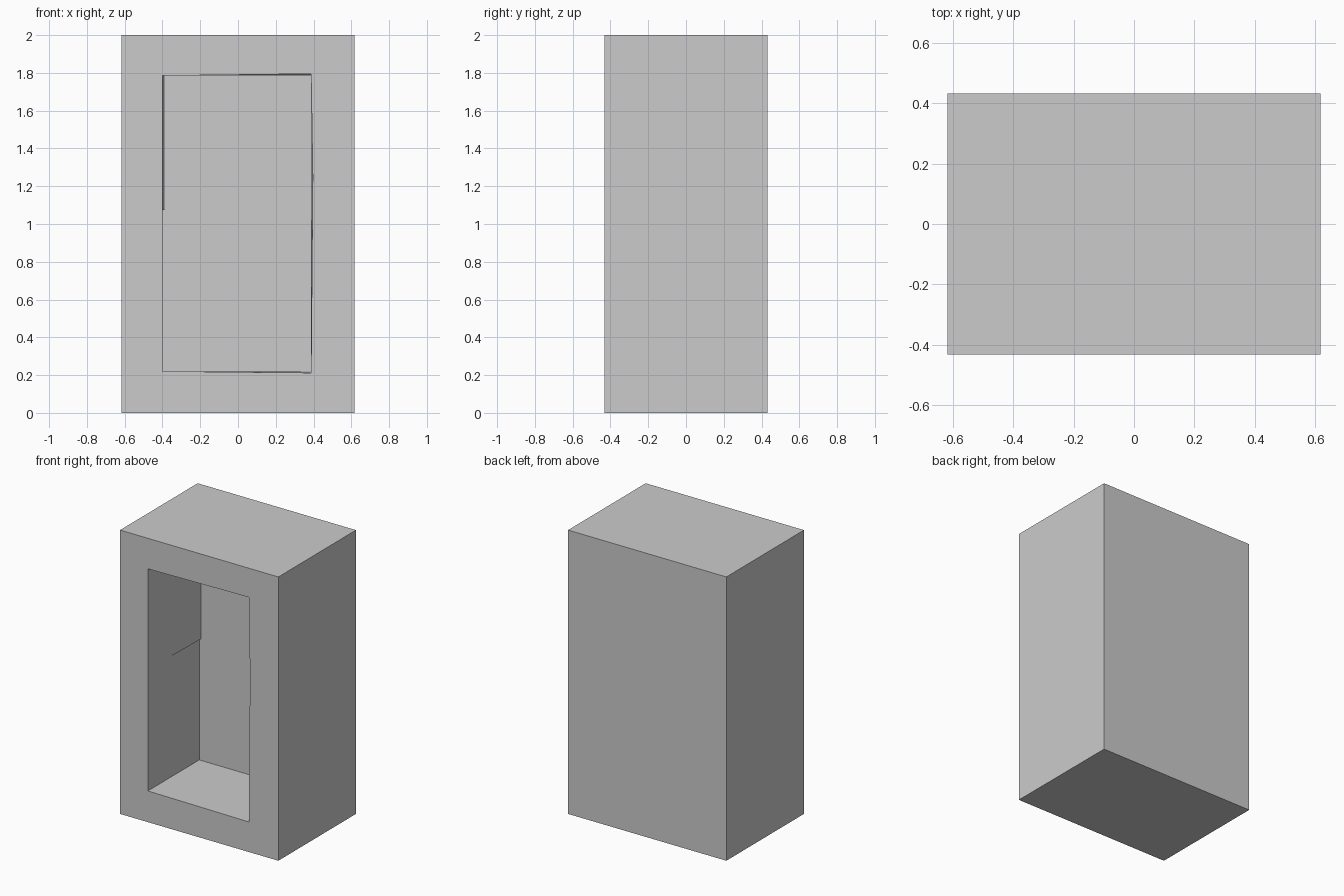
import bpy, bmesh

if "Cube" in bpy.data.objects:
    bpy.data.objects.remove(bpy.data.objects["Cube"])

grey = bpy.data.materials.new("plain grey")
grey.diffuse_color = (0.6, 0.6, 0.6, 1)
grey.use_nodes = True
grey.node_tree.nodes["Principled BSDF"].inputs["Base Color"].default_value = grey.diffuse_color


def make_object(name, bm):
    bmesh.ops.recalc_face_normals(bm, faces=bm.faces)
    mesh = bpy.data.meshes.new(name)
    bm.to_mesh(mesh)
    bm.free()
    mesh.materials.append(grey)
    obj = bpy.data.objects.new(name, mesh)
    bpy.context.collection.objects.link(obj)
    return obj


W, D, H = 0.617, 0.432, 2.0      # half width, half depth, height
BACK = 0.14                      # y of the niche's rear wall

# Loops as (x, z), all with the same number of points
outer = [(-W, 0), (W, 0), (W, 1.25), (W, H), (-W, H), (-W, 1.075)]
opening = [(-0.40, 0.22), (0.387, 0.212), (0.396, 1.25),
           (0.387, 1.795), (-0.40, 1.785), (-0.40, 1.075)]
rear = [(-0.40, 0.22), (0.387, 0.22), (0.387, 1.25),
        (0.387, 1.785), (-0.40, 1.785), (-0.40, 1.075)]

# Cabinet body: closed box whose front folds inward into a niche
bm = bmesh.new()
rings = [[bm.verts.new((x, y, z)) for x, z in loop]
         for loop, y in ((outer, D), (outer, -D), (opening, -D), (rear, BACK))]
for a, b in zip(rings, rings[1:]):
    for i in range(6):
        j = (i + 1) % 6
        bm.faces.new((a[i], a[j], b[j], b[i]))
bm.faces.new(rings[0])
bm.faces.new(rings[-1])
make_object("cabinet_body", bm)

# Thin tapered lining on the upper left wall of the niche
bm = bmesh.new()
base = bm.faces.new([bm.verts.new((x, y, 1.075)) for x, y in
                     ((-0.401, -D + 0.01), (-0.388, BACK + 0.002), (-0.401, BACK + 0.002))])
top = bmesh.ops.extrude_face_region(bm, geom=[base])["geom"]
bmesh.ops.translate(bm, vec=(0, 0, 0.712),
                    verts=[v for v in top if isinstance(v, bmesh.types.BMVert)])
make_object("upper_side_lining", bm)
